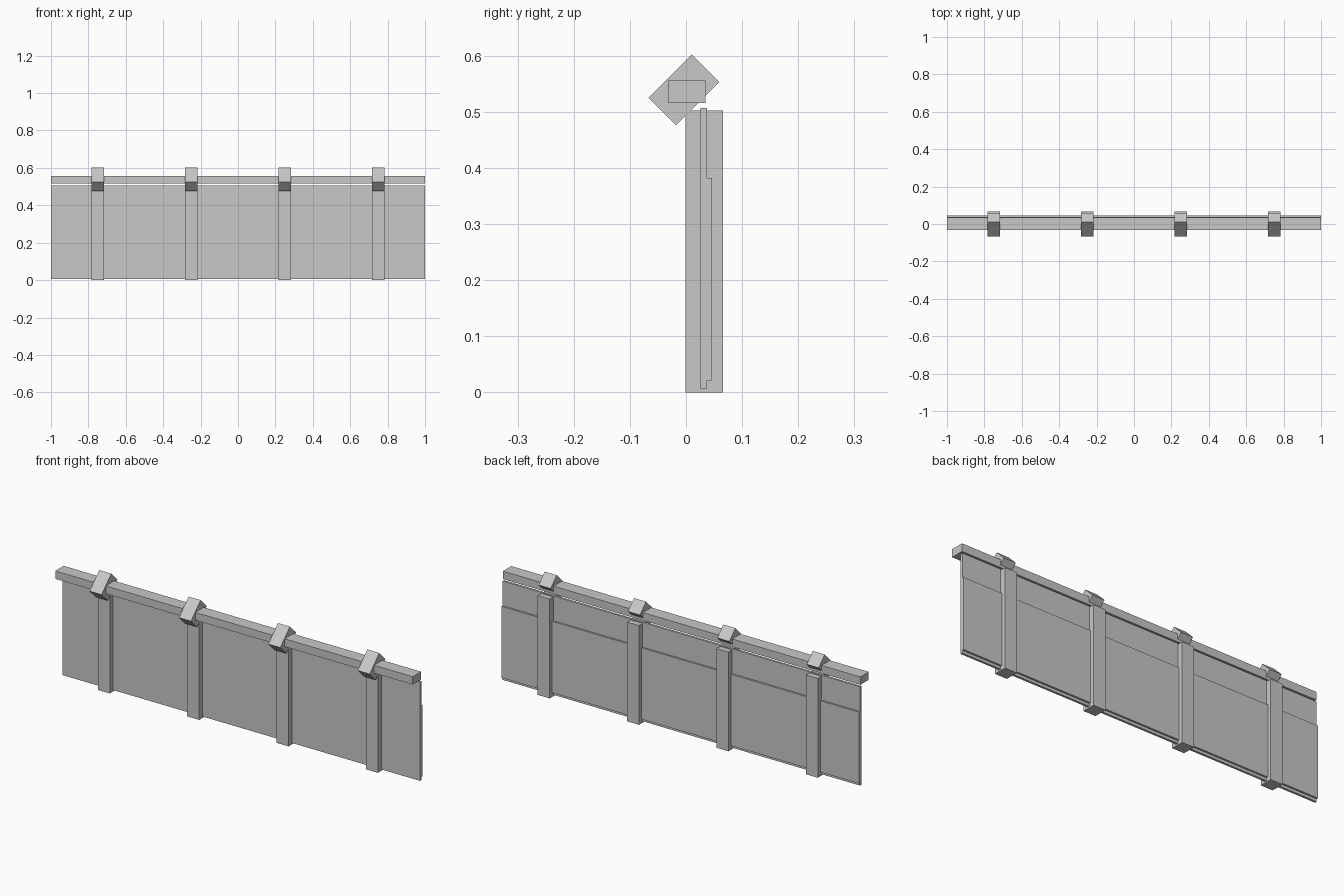
import bpy, math

default = bpy.data.objects.get("Cube")
if default:
    bpy.data.objects.remove(default, do_unlink=True)

# Single plain grey
GREY = (0.58, 0.58, 0.58, 1.0)
grey = bpy.data.materials.new("light_grey")
grey.use_nodes = True
grey.diffuse_color = GREY
grey.node_tree.nodes["Principled BSDF"].inputs["Base Color"].default_value = GREY


def box(name, center, size, tilt=0.0):
    """Box of the given size, tilted about the x axis."""
    bpy.ops.mesh.primitive_cube_add(size=1, location=center, rotation=(tilt, 0, 0))
    ob = bpy.context.object
    ob.name = name
    ob.scale = size
    ob.data.materials.append(grey)
    return ob


def slab(name, y, z):
    """Full-length board between the given y and z limits."""
    return box(name, (0, sum(y) / 2, sum(z) / 2), (2.0, y[1] - y[0], z[1] - z[0]))


# Long boards: main panel, lower backing panel, top rail
slab("main_panel", (0.026, 0.037), (0.007, 0.507))
slab("backing_panel", (0.037, 0.046), (0.021, 0.382))
slab("top_rail", (-0.032, 0.035), (0.516, 0.556))

# Posts, each with a tilted block holding the rail
WIDTH = 0.067
for i in range(4):
    x = -0.75 + 0.5 * i
    box(f"post_{i + 1}", (x, 0.0325, 0.251), (WIDTH, WIDTH, 0.502))
    box(f"rail_bracket_{i + 1}", (x, -0.004, 0.539), (WIDTH, 0.109, 0.069), math.radians(45))
